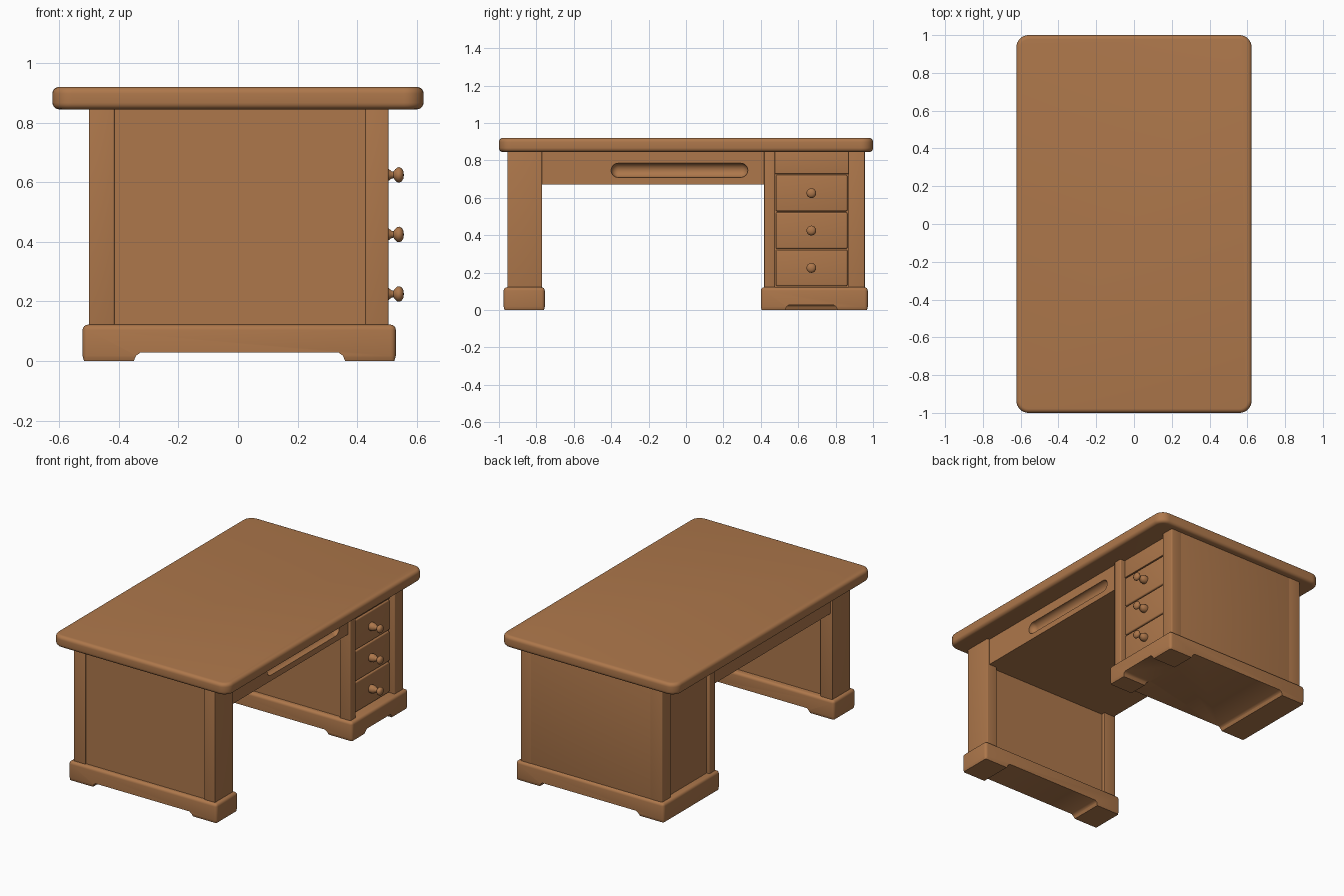
import bpy, bmesh, math
from mathutils import Matrix, Vector

if "Cube" in bpy.data.objects:
    bpy.data.objects.remove(bpy.data.objects["Cube"])

wood = bpy.data.materials.new("warm_wood")
wood.diffuse_color = (0.42, 0.185, 0.07, 1)
wood.use_nodes = True
wood.node_tree.nodes["Principled BSDF"].inputs["Base Color"].default_value = wood.diffuse_color


def finish(name, bm, angle=35):
    bmesh.ops.recalc_face_normals(bm, faces=bm.faces[:])
    me = bpy.data.meshes.new(name)
    bm.to_mesh(me)
    bm.free()
    ob = bpy.data.objects.new(name, me)
    bpy.context.collection.objects.link(ob)
    me.materials.append(wood)
    smooth(ob, angle)
    return ob


def smooth(ob, angle=35):
    bpy.ops.object.select_all(action='DESELECT')
    ob.select_set(True)
    bpy.context.view_layer.objects.active = ob
    bpy.ops.object.shade_smooth_by_angle(angle=math.radians(angle))


def box(name, x, y, z, bevel=0.0, corner=0.0):
    """Box from ranges; corner rounds vertical edges, bevel rounds all edges."""
    bm = bmesh.new()
    size = [b - a for a, b in (x, y, z)]
    mid = [(a + b) / 2 for a, b in (x, y, z)]
    bmesh.ops.create_cube(bm, size=1, matrix=Matrix.Translation(mid) @ Matrix.Diagonal((*size, 1)))
    if corner:
        up = [e for e in bm.edges if abs(e.verts[0].co.z - e.verts[1].co.z) > 1e-4]
        bmesh.ops.bevel(bm, geom=up, offset=corner, segments=8, profile=0.5, affect='EDGES')
        flat = [e for e in bm.edges if abs(e.verts[0].co.z - e.verts[1].co.z) < 1e-4]
        bmesh.ops.bevel(bm, geom=flat, offset=bevel, segments=5, profile=0.5, affect='EDGES')
    elif bevel:
        bmesh.ops.bevel(bm, geom=bm.edges[:], offset=bevel, segments=4, profile=0.5, affect='EDGES')
    return finish(name, bm)


def cut(ob, cutter):
    m = ob.modifiers.new("cut", 'BOOLEAN')
    m.operation, m.solver, m.object = 'DIFFERENCE', 'EXACT', cutter
    bpy.context.view_layer.objects.active = ob
    bpy.ops.object.modifier_apply(modifier=m.name)
    bpy.data.objects.remove(cutter)
    smooth(ob)


def notch(lo, hi, depth, a, b, axis):
    """Prism with sloped, eased ends used to carve the arches under the bases."""
    prof = [(lo, -0.02), (lo, 0), (lo + 0.008, depth * 0.65), (lo + 0.022, depth),
            (hi - 0.022, depth), (hi - 0.008, depth * 0.65), (hi, 0), (hi, -0.02)]
    bm = bmesh.new()
    place = (lambda u, v, w: (u, w, v)) if axis == 'x' else (lambda u, v, w: (w, u, v))
    f = bm.faces.new([bm.verts.new(place(u, v, a)) for u, v in prof])
    r = bmesh.ops.extrude_face_region(bm, geom=[f])
    d = Vector(place(0, 0, b - a))
    bmesh.ops.translate(bm, vec=d, verts=[v for v in r['geom'] if isinstance(v, bmesh.types.BMVert)])
    return finish("cutter", bm)


# Desk top with rounded corners
box("desk_top", (-0.623, 0.623), (-1, 1), (0.845, 0.92), 0.022, 0.065)

# Bases with arched undersides
for name, y0, y1 in (("left_base", -0.975, -0.755), ("right_base", 0.4, 0.972)):
    base = box(name, (-0.522, 0.53), (y0, y1), (0, 0.122), 0.018)
    # square off the bottom rounding
    for v in base.data.vertices:
        if v.co.z < 0.02:
            v.co.z = 0.0 if v.co.z < 0.009 else v.co.z
    cut(base, notch(-0.35, 0.36, 0.028, y0 - 0.1, y1 + 0.1, 'x'))
    if name == "right_base":
        cut(base, notch(0.53, 0.81, 0.028, 0.33, 0.6, 'y'))

# Left leg: two posts and a recessed panel
Z = (0.115, 0.85)
box("left_front_post", (0.428, 0.505), (-0.955, -0.77), Z, 0.005)
box("left_rear_post", (-0.5, -0.415), (-0.955, -0.77), Z, 0.005)
box("left_panel", (-0.42, 0.432), (-0.947, -0.795), Z)

# Right pedestal: carcass, flat outer panel and corner posts
box("pedestal_carcass", (-0.48, 0.46), (0.432, 0.945), Z)
box("outer_panel", (-0.49, 0.495), (0.9, 0.955), Z, 0.004)
for name, x in (("front", (0.428, 0.505)), ("rear", (-0.5, -0.415))):
    box(name + "_outer_post", x, (0.868, 0.956), Z, 0.006)
    box(name + "_inner_post", x, (0.418, 0.476), Z, 0.006)

# Drawer fronts, top rail and turned knobs
box("drawer_top_rail", (0.4, 0.472), (0.474, 0.87), (0.728, 0.848), 0.003)
knob_profile = [(0, 0.0), (0.024, 0.0), (0.026, 0.012), (0.024, 0.028), (0.019, 0.037), (0.012, 0.046),
                (0.011, 0.052), (0.018, 0.057), (0.025, 0.065), (0.026, 0.072),
                (0.022, 0.08), (0.013, 0.085), (0, 0.087)]
for i, zc in enumerate((0.225, 0.425, 0.625)):
    box(f"drawer_{i + 1}", (0.4, 0.474), (0.48, 0.863), (zc - 0.097, zc + 0.097), 0.008)
    bm = bmesh.new()
    vs = [bm.verts.new((0.47 + h, 0.67 + r, zc)) for r, h in knob_profile]
    es = [bm.edges.new(p) for p in zip(vs, vs[1:])]
    bmesh.ops.spin(bm, geom=vs + es, cent=(0, 0.67, zc), axis=(1, 0, 0), angle=math.tau, steps=24)
    bmesh.ops.remove_doubles(bm, verts=bm.verts[:], dist=1e-4)
    finish(f"knob_{i + 1}", bm, 50)

# Centre drawer box with a scooped pull slot
apron = box("centre_drawer", (-0.488, 0.488), (-0.8, 0.44), (0.672, 0.848))
bm = bmesh.new()
for y in (-0.3625, 0.2925):
    bmesh.ops.create_uvsphere(bm, u_segments=32, v_segments=16, radius=0.038,
                              matrix=Matrix.Translation((0.488, y, 0.747)))
hull = bmesh.ops.convex_hull(bm, input=bm.verts[:])
bmesh.ops.delete(bm, geom=list({g for g in hull['geom_interior'] if isinstance(g, bmesh.types.BMVert)}),
                 context='VERTS')
inside = [f for f in bm.faces if f not in set(hull['geom'])]
bmesh.ops.delete(bm, geom=inside, context='FACES')
cut(apron, finish("slot_cutter", bm))
